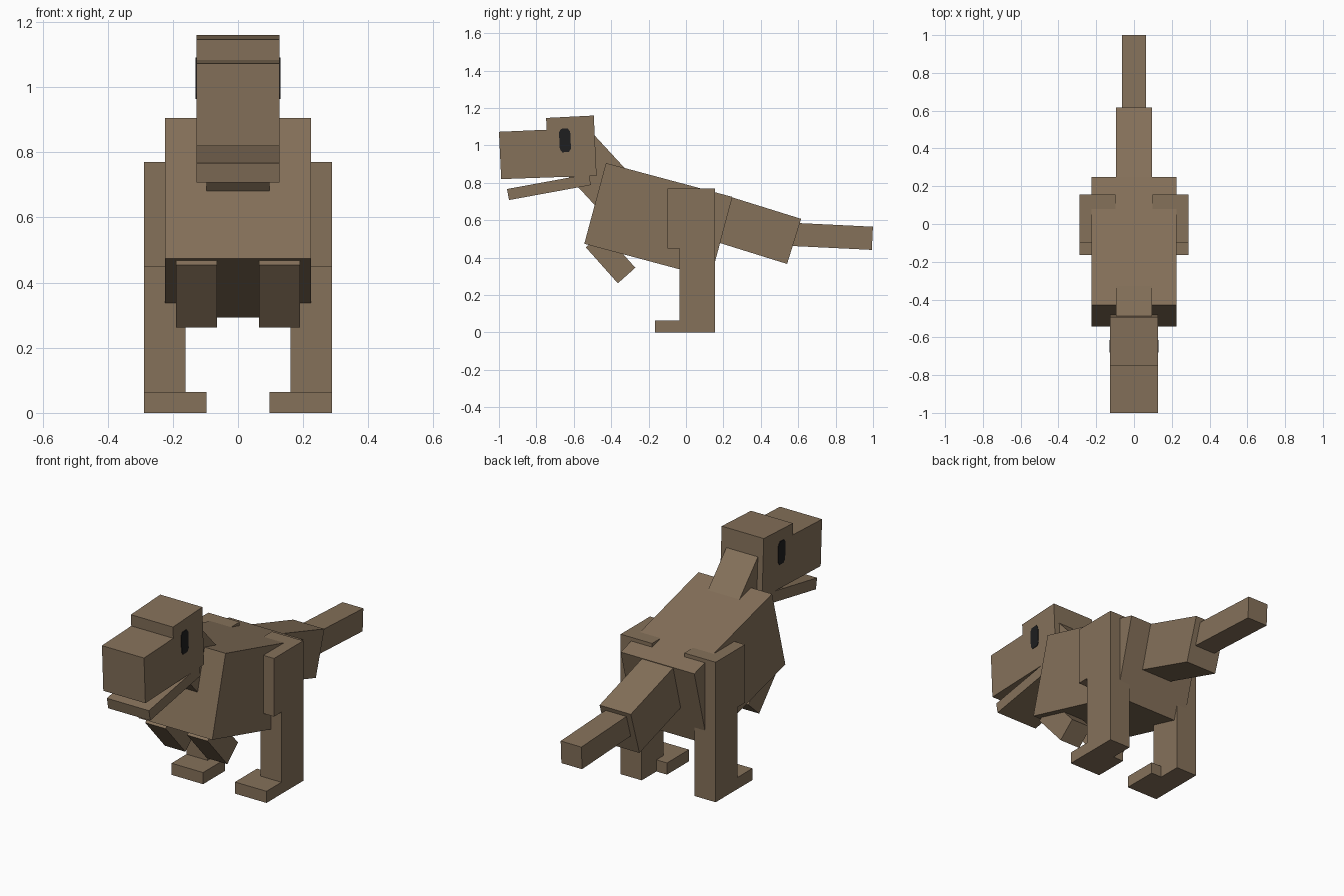
import bpy, bmesh, math

cube = bpy.data.objects.get("Cube")
if cube:
    bpy.data.objects.remove(cube, do_unlink=True)


def make_material(name, rgb):
    mat = bpy.data.materials.new(name)
    mat.use_nodes = True
    mat.diffuse_color = (*rgb, 1)
    bsdf = next(n for n in mat.node_tree.nodes if n.type == 'BSDF_PRINCIPLED')
    bsdf.inputs["Base Color"].default_value = (*rgb, 1)
    bsdf.inputs["Roughness"].default_value = 0.9
    return mat


hide = make_material("brown_hide", (0.235, 0.165, 0.102))
black = make_material("eye_black", (0.013, 0.013, 0.014))


def slab(name, profile, x0, x1, mat=hide, mirror=False):
    """Extrude a (y, z) profile from x0 to x1, optionally mirrored across x."""
    bm = bmesh.new()
    face = bm.faces.new([bm.verts.new((x0, y, z)) for y, z in profile])
    ext = bmesh.ops.extrude_face_region(bm, geom=[face])
    moved = [g for g in ext["geom"] if isinstance(g, bmesh.types.BMVert)]
    bmesh.ops.translate(bm, verts=moved, vec=(x1 - x0, 0, 0))
    bmesh.ops.recalc_face_normals(bm, faces=bm.faces)
    mesh = bpy.data.meshes.new(name)
    bm.to_mesh(mesh)
    bm.free()
    mesh.materials.append(mat)
    obj = bpy.data.objects.new(name, mesh)
    bpy.context.collection.objects.link(obj)
    if mirror:
        obj.modifiers.new("Mirror", 'MIRROR').use_axis[0] = True
    return obj


def tilted(corner, degrees, length, height):
    """Rectangle profile from its upper front corner, sloping by an angle."""
    a = math.radians(degrees)
    c, s = math.cos(a), math.sin(a)
    y, z = corner
    return [(y + c * u + s * v, z + s * u - c * v)
            for u, v in ((0, 0), (length, 0), (length, height), (0, height))]


def rect(y0, y1, z0, z1):
    return [(y0, z0), (y1, z0), (y1, z1), (y0, z1)]


# Trunk, neck and tail: name, upper front corner, slope, length, height, half width
for name, corner, slope, length, height, half in (
    ("body", (-0.428, 0.906), -15, 0.70, 0.447, 0.224),
    ("neck", (-0.54, 1.109), -47.3, 0.45, 0.252, 0.096),
    ("tail_base", (0.248, 0.722), -17.3, 0.385, 0.2525, 0.095),
    ("tail_tip", (0.56, 0.587), -2.8, 0.44, 0.124, 0.063),
    ("lower_jaw", (-0.957, 0.767), 10.4, 0.445, 0.06, 0.128),
):
    slab(name, tilted(corner, slope, length, height), -half, half)

# Head: muzzle stepping up to the raised cranium
slab("head", [(-1.0, 1.073), (-0.745, 1.084), (-0.748, 1.147), (-0.493, 1.16),
              (-0.478, 0.838), (-0.988, 0.82)], -0.128, 0.128)

# Eyes: thin plates with clipped corners, tilted with the head
tilt = math.radians(2.8)
eye_shape = [(-0.018, 0.063), (0.018, 0.063), (0.030, 0.045), (0.030, -0.045),
             (0.018, -0.063), (-0.018, -0.063), (-0.030, -0.045), (-0.030, 0.045)]
slab("eyes", [(-0.647 + u * math.cos(tilt) - v * math.sin(tilt),
               1.027 + u * math.sin(tilt) + v * math.cos(tilt))
              for u, v in eye_shape], 0.126, 0.131, black, mirror=True)

# Arms hanging under the chest
slab("arms", tilted((-0.442, 0.538), -48.3, 0.257, 0.125), 0.065, 0.19, mirror=True)

# Legs: wide thigh, narrow shin, foot reaching forward and inward
slab("thighs", rect(-0.10, 0.155, 0.45, 0.77), 0.098, 0.289, mirror=True)
slab("shins", rect(-0.035, 0.155, 0.0, 0.45), 0.161, 0.289, mirror=True)
slab("feet", rect(-0.165, 0.027, 0.0, 0.064), 0.097, 0.289, mirror=True)
